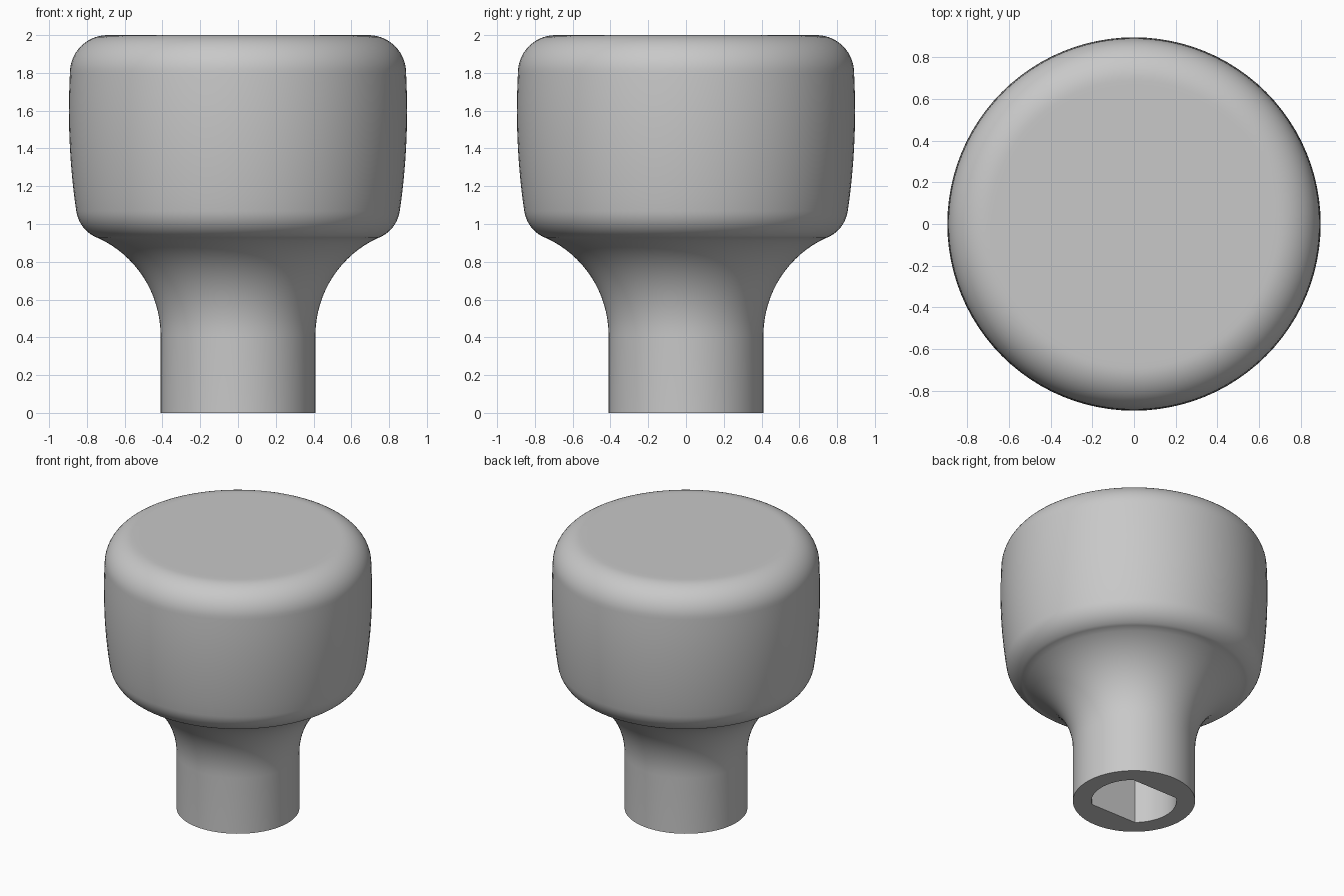
import bpy
import bmesh
from math import sin, cos, pi, radians

old = bpy.data.objects.get("Cube")
if old:
    bpy.data.objects.remove(old, do_unlink=True)

SEGMENTS = 96
STEM_R = 0.41
SOCKET_R = 0.285
SOCKET_FLAT = SOCKET_R * cos(radians(41.25))
SOCKET_DEPTH = 0.8


def arc(cx, cz, r, start, end, steps):
    """Profile points (radius, height) along a circular arc, in degrees."""
    angles = [radians(start + (end - start) * i / steps) for i in range(steps + 1)]
    return [(cx + r * cos(a), cz + r * sin(a)) for a in angles]


def round_ring(r):
    return lambda a: r


def socket_ring(a):
    """Round shaft hole with two opposite flats."""
    return min(SOCKET_R, SOCKET_FLAT / max(abs(sin(a)), 0.001))


def plain_material(name, value):
    mat = bpy.data.materials.new(name)
    mat.use_nodes = True
    colour = (value, value, value, 1)
    mat.diffuse_color = colour
    mat.node_tree.nodes["Principled BSDF"].inputs["Base Color"].default_value = colour
    return mat


# Outer profile: stem, concave flare, lower round, bulged side, top round
outer = [(STEM_R, 0)]
outer += arc(STEM_R + 0.568, 0.41, 0.568, 180, 114, 16)
outer += arc(0.678, 1.094, 0.18, -66, -8, 10)
outer += arc(-2.805, 1.6, 3.7, -8, 3, 14)[1:]
outer = [p for p in outer if p[1] < 1.79]
outer += arc(0.69, 1.8, 0.2, 0, 90, 14)
outer.append((0.66, 2.0))

# Rings run from the socket's blind end, out of the base and up to the top
rings = [(socket_ring, SOCKET_DEPTH), (socket_ring, 0)]
rings += [(round_ring(r), z) for r, z in outer]

bm = bmesh.new()
loops = []
for radius, z in rings:
    angles = [2 * pi * i / SEGMENTS for i in range(SEGMENTS)]
    loops.append([bm.verts.new((radius(a) * cos(a), radius(a) * sin(a), z)) for a in angles])
for low, high in zip(loops, loops[1:]):
    for i in range(SEGMENTS):
        j = (i + 1) % SEGMENTS
        bm.faces.new((low[i], low[j], high[j], high[i]))
bm.faces.new(loops[0][::-1])
bm.faces.new(loops[-1])
bmesh.ops.recalc_face_normals(bm, faces=bm.faces[:])

mesh = bpy.data.meshes.new("knob")
bm.to_mesh(mesh)
bm.free()
mesh.materials.append(plain_material("light grey", 0.58))
knob = bpy.data.objects.new("knob", mesh)
bpy.context.collection.objects.link(knob)

# Smooth sides with crisp base and socket edges
bpy.context.view_layer.objects.active = knob
knob.select_set(True)
bpy.ops.object.shade_smooth_by_angle(angle=radians(30))
